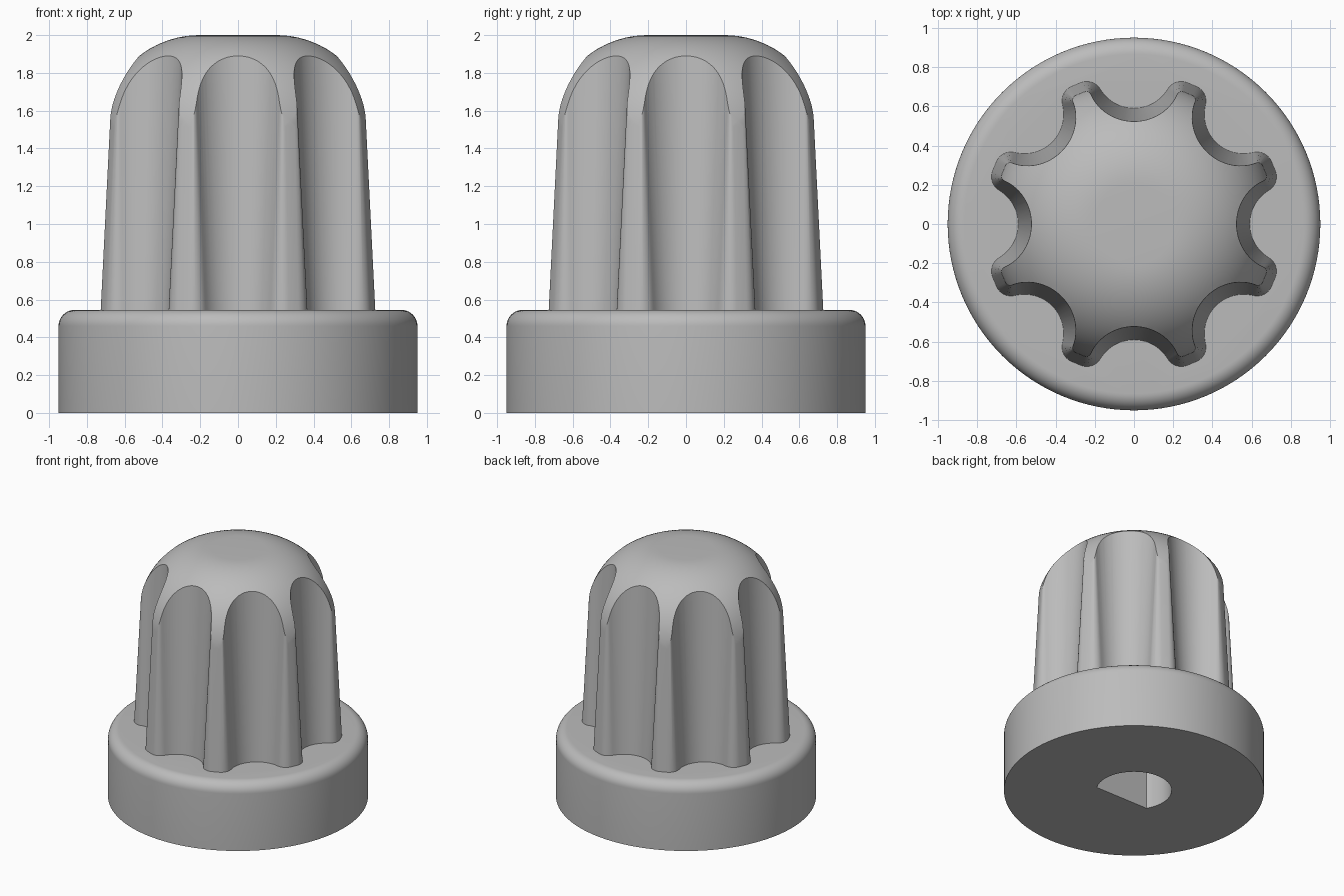
import bpy, bmesh
from math import sin, cos, acos, atan2, pi, radians, sqrt

cube = bpy.data.objects.get("Cube")
if cube:
    bpy.data.objects.remove(cube, do_unlink=True)

grey = bpy.data.materials.new("plain grey")
grey.use_nodes = True
COLOUR = (0.5, 0.5, 0.5, 1)
grey.diffuse_color = COLOUR
grey.node_tree.nodes["Principled BSDF"].inputs["Base Color"].default_value = COLOUR

BASE_TOP = 0.545
DRAFT = 0.05                    # inward lean of the grip walls per unit height
TIP, CORNER, FLUTE = 0.77, 0.08, 0.2   # radii at the foot of the grip
FLUTE_C = 0.59 + FLUTE          # distance of the flute centres from the axis


def loft(name, rings):
    """Closed solid through rings that all have the same number of points."""
    bm = bmesh.new()
    loops = [[bm.verts.new(p) for p in ring] for ring in rings]
    n = len(loops[0])
    for low, high in zip(loops, loops[1:]):
        for i in range(n):
            j = (i + 1) % n
            bm.faces.new((low[i], low[j], high[j], high[i]))
    bm.faces.new(loops[0][::-1])
    bm.faces.new(loops[-1])
    mesh = bpy.data.meshes.new(name)
    bm.to_mesh(mesh)
    bm.free()
    mesh.materials.append(grey)
    ob = bpy.data.objects.new(name, mesh)
    bpy.context.collection.objects.link(ob)
    return ob


def turned(name, profile, n=128):
    """Solid of revolution from (radius, height) points, bottom to top."""
    return loft(name, [[(r * cos(2 * pi * i / n), r * sin(2 * pi * i / n), z)
                        for i in range(n)] for r, z in profile])


def arc(cx, cy, r, a, b, n):
    return [(cx + r * cos(a + (b - a) * i / n), cy + r * sin(a + (b - a) * i / n))
            for i in range(n + 1)]


def combine(target, tool, operation):
    mod = target.modifiers.new(operation, 'BOOLEAN')
    mod.object, mod.operation, mod.solver = tool, operation, 'EXACT'
    bpy.context.view_layer.objects.active = target
    bpy.ops.object.modifier_apply(modifier=mod.name)
    bpy.data.objects.remove(tool, do_unlink=True)


def fluted_ring(z):
    """Eight-lobed outline, offset inward with height."""
    d = DRAFT * (z - BASE_TOP)
    reach, gap = TIP - CORNER, FLUTE + CORNER
    turn = acos((FLUTE_C ** 2 + reach ** 2 - gap ** 2) / (2 * FLUTE_C * reach))
    fx, fy = reach * cos(turn), reach * sin(turn)
    join = atan2(fy, fx - FLUTE_C)
    # half a lobe: flute wall, then rounded corner
    half = arc(FLUTE_C, 0, FLUTE + d, pi, join, 12)
    half += arc(fx, fy, CORNER - d, join - pi, turn, 8)[1:]
    lobe = [(x, -y) for x, y in half[:0:-1]] + half
    ring = []
    for k in range(8):
        c, s = cos(k * pi / 4), sin(k * pi / 4)
        ring += [(x * c - y * s, x * s + y * c, z) for x, y in lobe]
    return ring


# Fluted grip, rounded over by a flat-topped dome
grip = loft("fluted_grip", [fluted_ring(0.45), fluted_ring(2.1)])
dome = turned("dome_shape", [(0.8, 0.4)] + arc(0.203, 1.48, 0.52, radians(3), pi / 2, 20))
combine(grip, dome, 'INTERSECT')

# Round base with a softened upper rim
knob = turned("fluted_knob", [(0.95, 0)] + arc(0.865, BASE_TOP - 0.085, 0.085, 0, pi / 2, 10))
combine(knob, grip, 'UNION')

# D-shaped shaft socket, flat towards the front
SOCKET, FLAT = 0.275, -0.14
start = atan2(FLAT, sqrt(SOCKET ** 2 - FLAT ** 2))
outline = arc(0, 0, SOCKET, start, pi - start, 48)
socket = loft("shaft_socket", [[(x, y, z) for x, y in outline] for z in (-0.1, 1.2)])
combine(knob, socket, 'DIFFERENCE')

bpy.ops.object.select_all(action='DESELECT')
knob.select_set(True)
bpy.context.view_layer.objects.active = knob
bpy.ops.object.shade_smooth_by_angle(angle=radians(25))
